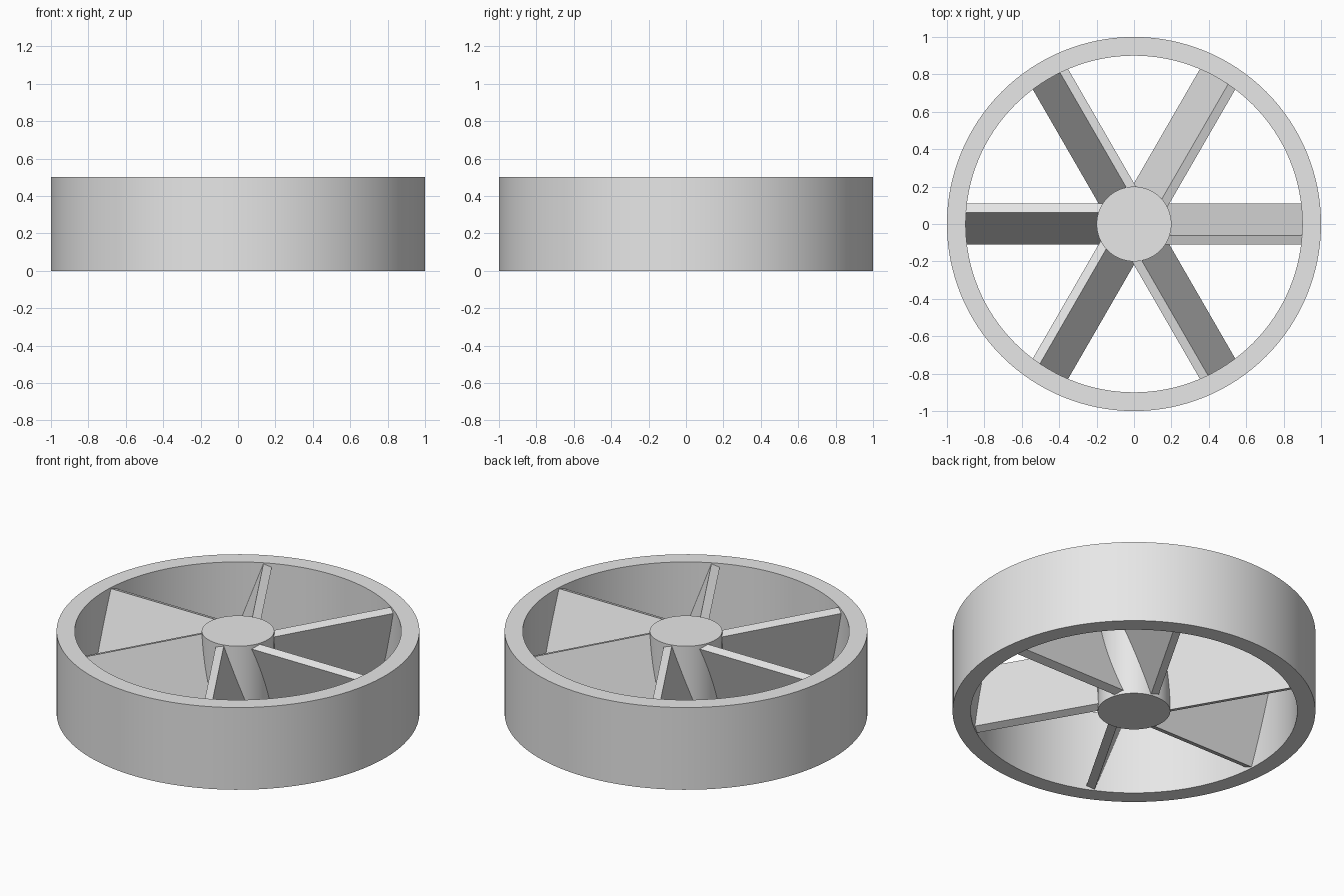
import bpy, bmesh, math
from mathutils import Matrix

default = bpy.data.objects.get("Cube")
if default:
    bpy.data.objects.remove(default, do_unlink=True)

HEIGHT = 0.5
SEGMENTS = 128
BLADES = 6

grey = bpy.data.materials.new("light grey")
grey.use_nodes = True
colour = (0.8, 0.8, 0.8, 1)
grey.diffuse_color = colour
grey.node_tree.nodes["Principled BSDF"].inputs["Base Color"].default_value = colour


def add_object(name, bm, smooth=False):
    bmesh.ops.recalc_face_normals(bm, faces=bm.faces)
    mesh = bpy.data.meshes.new(name)
    bm.to_mesh(mesh)
    bm.free()
    mesh.materials.append(grey)
    obj = bpy.data.objects.new(name, mesh)
    bpy.context.collection.objects.link(obj)
    if smooth:
        bpy.ops.object.select_all(action="DESELECT")
        obj.select_set(True)
        bpy.context.view_layer.objects.active = obj
        bpy.ops.object.shade_smooth_by_angle(angle=math.radians(30))
    return obj


# Outer ring: a rectangular section turned around the axis
bm = bmesh.new()
section = [(0.9, 0), (1, 0), (1, HEIGHT), (0.9, HEIGHT)]
verts = [bm.verts.new((r, 0, z)) for r, z in section]
edges = [bm.edges.new((verts[i - 1], verts[i])) for i in range(len(verts))]
bmesh.ops.spin(bm, geom=verts + edges, cent=(0, 0, 0), axis=(0, 0, 1),
               angle=math.tau, steps=SEGMENTS, use_merge=True)
bmesh.ops.remove_doubles(bm, verts=bm.verts, dist=0.0001)
add_object("outer_ring", bm, smooth=True)

# Central hub
bm = bmesh.new()
bmesh.ops.create_cone(bm, cap_ends=True, segments=SEGMENTS, radius1=0.2,
                      radius2=0.2, depth=HEIGHT,
                      matrix=Matrix.Translation((0, 0, HEIGHT / 2)))
add_object("hub", bm, smooth=True)

# Pitched flat blades running from inside the hub to the ring
inner, outer, thickness, chord = 0.1, 0.9, 0.05, 0.5
pitch = Matrix.Rotation(math.radians(20), 4, "X")
size = Matrix.Diagonal((outer - inner, thickness, chord, 1))
place = Matrix.Translation(((inner + outer) / 2, 0, HEIGHT / 2))
for i in range(BLADES):
    bm = bmesh.new()
    turn = Matrix.Rotation(math.tau * i / BLADES, 4, "Z")
    bmesh.ops.create_cube(bm, size=1, matrix=turn @ place @ pitch @ size)
    add_object(f"blade_{i + 1}", bm)
